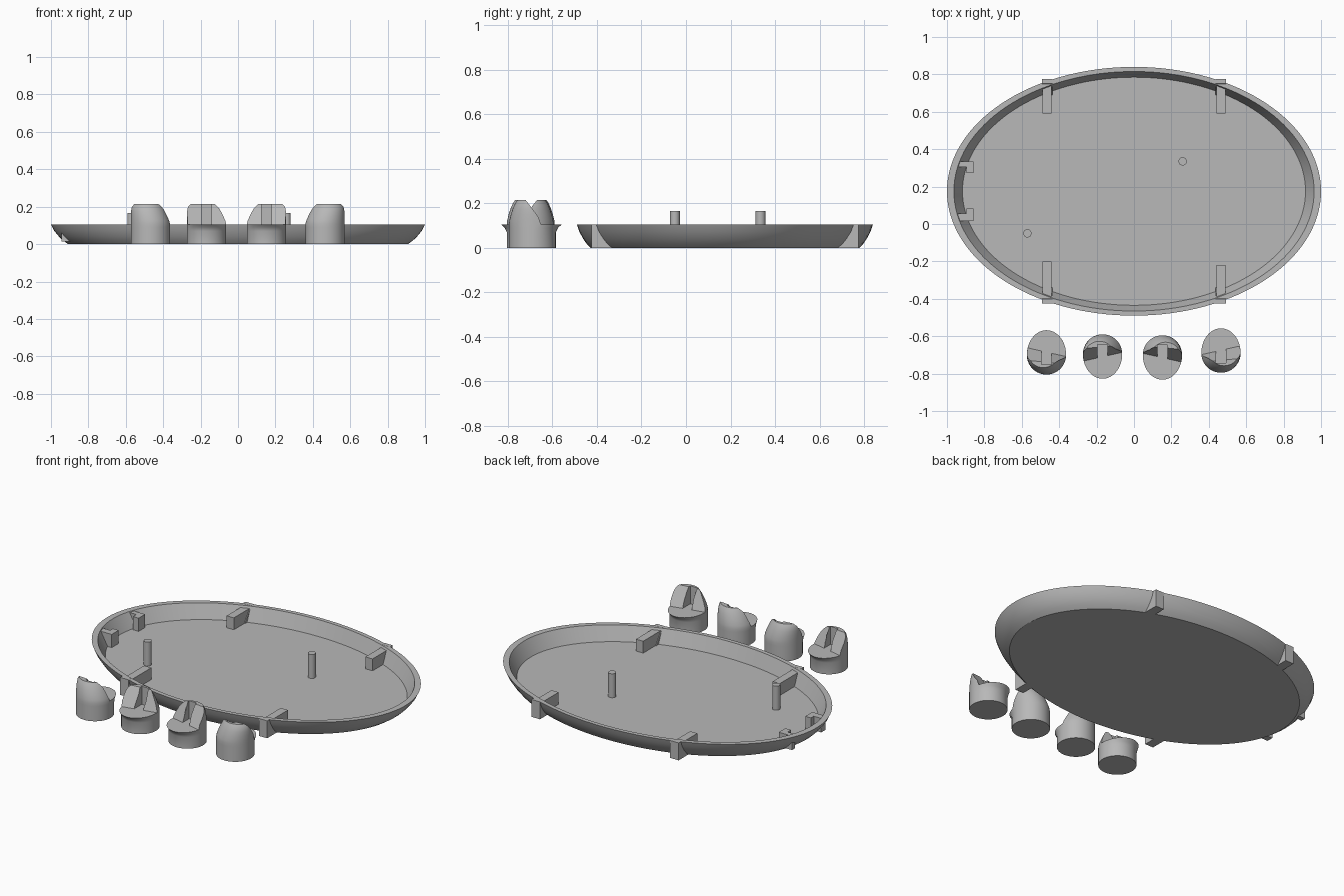
import bpy, bmesh, math
from mathutils import Vector

if "Cube" in bpy.data.objects:
    bpy.data.objects.remove(bpy.data.objects["Cube"], do_unlink=True)

GREY = (0.48, 0.48, 0.48, 1)
mat = bpy.data.materials.new("plain grey")
mat.use_nodes = True
mat.diffuse_color = GREY
mat.node_tree.nodes["Principled BSDF"].inputs["Base Color"].default_value = GREY

CY = 0.175            # centre of the tray along y
A, B = 1.0, 0.665     # half axes of the rim


def finish(name, bm):
    bmesh.ops.recalc_face_normals(bm, faces=bm.faces)
    me = bpy.data.meshes.new(name)
    bm.to_mesh(me)
    bm.free()
    me.materials.append(mat)
    ob = bpy.data.objects.new(name, me)
    bpy.context.collection.objects.link(ob)
    return ob


def smooth(ob, angle=30):
    bpy.ops.object.select_all(action='DESELECT')
    ob.select_set(True)
    bpy.context.view_layer.objects.active = ob
    bpy.ops.object.shade_smooth_by_angle(angle=math.radians(angle))


def loft(name, rings):
    """Bridge closed rings of points and cap both ends."""
    bm = bmesh.new()
    vr = [[bm.verts.new(p) for p in r] for r in rings]
    n = len(vr[0])
    for lo, hi in zip(vr, vr[1:]):
        for i in range(n):
            j = (i + 1) % n
            bm.faces.new((lo[i], lo[j], hi[j], hi[i]))
    bm.faces.new(vr[0][::-1])
    bm.faces.new(vr[-1])
    return finish(name, bm)


def prism(name, bottom, top):
    return loft(name, [bottom, top])


def box(name, x0, x1, y0, y1, z0, z1):
    c = [(x0, y0), (x1, y0), (x1, y1), (x0, y1)]
    return prism(name, [(x, y, z0) for x, y in c], [(x, y, z1) for x, y in c])


def cut(ob, cutter):
    m = ob.modifiers.new("cut", 'BOOLEAN')
    m.operation, m.solver, m.object = 'DIFFERENCE', 'EXACT', cutter
    bpy.ops.object.select_all(action='DESELECT')
    ob.select_set(True)
    bpy.context.view_layer.objects.active = ob
    bpy.ops.object.modifier_apply(modifier=m.name)
    bpy.data.objects.remove(cutter, do_unlink=True)


# Oval tray: scale of the rim oval against height, outside then inside
profile = [(0.908, 0), (0.934, 0.018), (0.957, 0.040), (0.984, 0.073), (1, 0.105),
           (0.963, 0.105), (0.917, 0.02)]
N = 128
tray = loft("tray", [[(A * s * math.cos(t), CY + B * s * math.sin(t), z)
                      for t in (2 * math.pi * i / N for i in range(N))] for s, z in profile])
smooth(tray)

# Upright pegs on the floor
for i, (x, y) in enumerate([(0.26, 0.335), (-0.57, -0.05)]):
    peg = loft(f"peg_{i + 1}", [[(x + 0.022 * math.cos(t), y + 0.022 * math.sin(t), z)
                                 for t in (math.tau * k / 32 for k in range(32))]
                                for z in (0.015, 0.165)])
    smooth(peg)

# Inner bars and outer lugs where the feet attach
for sx, side in ((-1, "right"), (1, "left")):
    for sy, end in ((-1, "front"), (1, "back")):
        x = sx * 0.465
        inner = 0.59 if sy > 0 else (-0.20 if sx < 0 else -0.22)
        wall = CY + sy * 0.57
        box(f"{end}_{side}_bar", x - 0.024, x + 0.024, min(inner, wall), max(inner, wall),
            0.015, 0.092)
        # lug: upright outer face, back edge following the sloping tray wall
        out, up, low = CY + sy * 0.60, CY + sy * 0.575, CY + sy * 0.50
        lx0, lx1 = (x - 0.028, x + 0.028)
        prism(f"{end}_{side}_lug",
              [(lx0, out, 0), (lx1, out, 0), (lx1, low, 0), (lx0, low, 0)],
              [(lx0, out, 0.1055), (lx1, out, 0.1055), (lx1, up, 0.1055), (lx0, up, 0.1055)])

# Two hooked brackets at the right end
for name, y0, y1, h0, h1 in (("front", 0.015, 0.055, 0.05, 0.082),
                             ("back", 0.305, 0.335, 0.273, 0.31)):
    box(f"{name}_bracket_arm", -0.945, -0.857, y0, y1, 0.015, 0.1)
    box(f"{name}_bracket_hook", -0.895, -0.857, h0, h1, 0.015, 0.1)

# Four slotted feet; local +y points to the lip, local -x is the outer side
R = 0.105
FLOOR = 0.106
# rows: x radius, y radius, x shift, lip stretch, height
foot_rows = [(R, R, 0, 1, 0), (R, R, 0, 1, 0.07), (R, R, 0, 1.09, 0.09), (R, R, 0, 1.28, 0.108),
             (0.103, 0.103, -0.002, 1.2, 0.125), (0.098, 0.097, -0.007, 1.1, 0.15),
             (0.092, 0.089, -0.012, 1, 0.175), (0.084, 0.078, -0.017, 1, 0.2),
             (0.076, 0.068, -0.017, 1, 0.215)]


def foot(name, cx, cy, sx, sy):
    def place(pts):
        return [(cx + sx * x, cy + sy * y, z) for x, y, z in pts]

    rings = []
    for rx, ry, dx, lip, z in foot_rows:
        ring = []
        for k in range(64):
            t = math.tau * k / 64
            c, s = math.cos(t), math.sin(t)
            ring.append((dx + rx * c, ry * s * (lip if s > 0 else 1), z))
        rings.append(place(ring))
    ob = loft(name, rings)
    # sloping seat for the tray wall
    cut(ob, prism("seat_cutter",
                  place([(-0.2, 0.06, FLOOR), (0.2, -0.03, FLOOR), (0.2, 0.3, FLOOR), (-0.2, 0.3, FLOOR)]),
                  place([(-0.2, -0.03, 0.23), (0.2, -0.07, 0.23), (0.2, 0.3, 0.23), (-0.2, 0.3, 0.23)])))
    # upright slot for the lug
    slot = [(-0.026, -0.052), (0.026, -0.052), (0.026, 0.3), (-0.026, 0.3)]
    cut(ob, prism("slot_cutter", place([(x, y, FLOOR) for x, y in slot]),
                  place([(x, y, 0.25) for x, y in slot])))
    smooth(ob)


foot("foot_1", -0.468, -0.70, 1, 1)
foot("foot_2", -0.168, -0.695, 1, -1)
foot("foot_3", 0.152, -0.70, -1, -1)
foot("foot_4", 0.465, -0.69, -1, 1)
